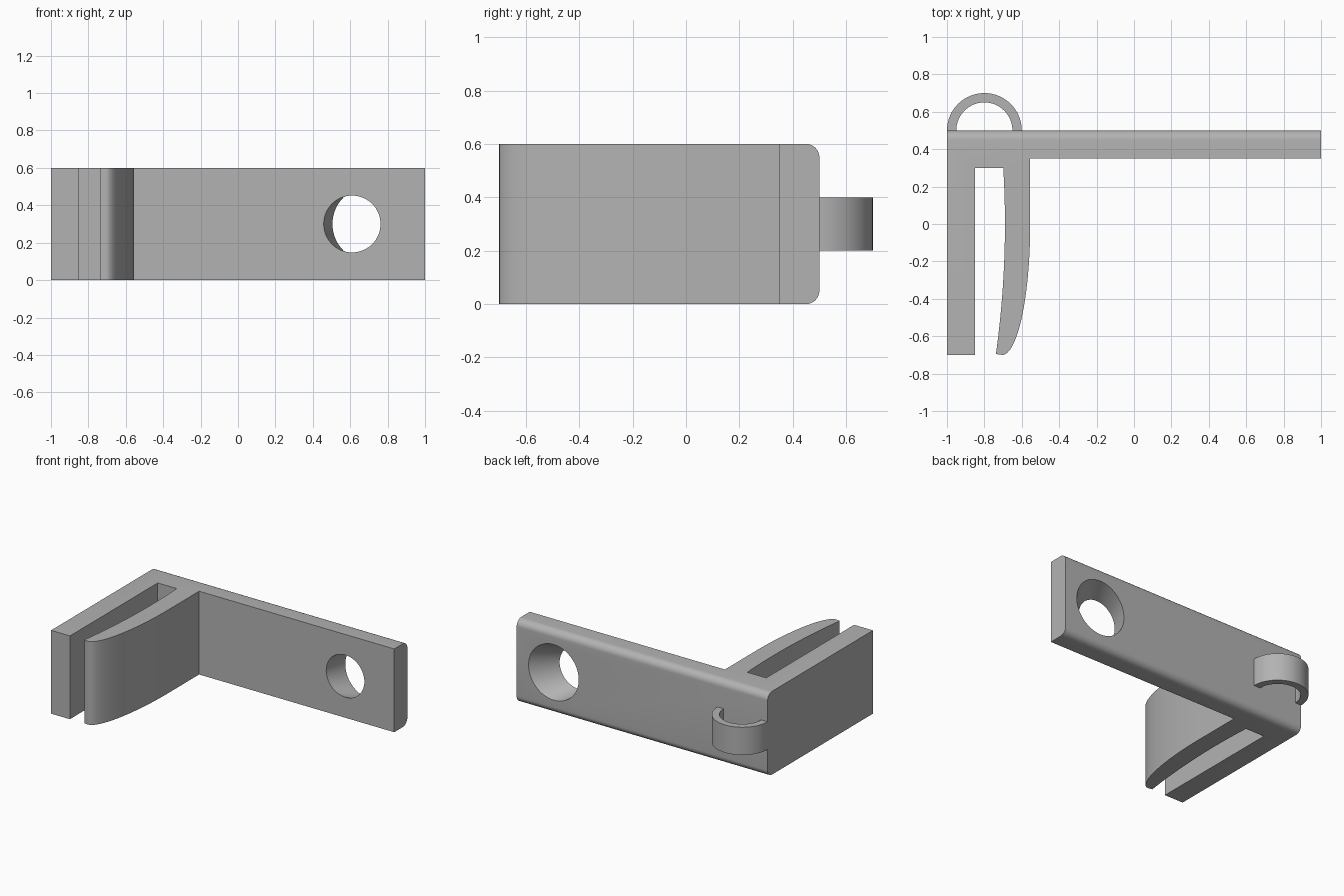
import bpy, bmesh
from math import sin, cos, pi, radians

cube = bpy.data.objects.get("Cube")
if cube:
    bpy.data.objects.remove(cube, do_unlink=True)

grey = bpy.data.materials.new("plain grey")
grey.use_nodes = True
grey.diffuse_color = (0.45, 0.45, 0.45, 1)
grey.node_tree.nodes["Principled BSDF"].inputs["Base Color"].default_value = grey.diffuse_color


def add_object(name, bm):
    bmesh.ops.recalc_face_normals(bm, faces=bm.faces[:])
    mesh = bpy.data.meshes.new(name)
    bm.to_mesh(mesh)
    bm.free()
    mesh.materials.append(grey)
    obj = bpy.data.objects.new(name, mesh)
    bpy.context.collection.objects.link(obj)
    return obj


def activate(obj):
    bpy.ops.object.select_all(action='DESELECT')
    obj.select_set(True)
    bpy.context.view_layer.objects.active = obj


def extrude_outline(points, low, high):
    bm = bmesh.new()
    face = bm.faces.new([bm.verts.new((x, y, low)) for x, y in points])
    result = bmesh.ops.extrude_face_region(bm, geom=[face])
    top = [v for v in result["geom"] if isinstance(v, bmesh.types.BMVert)]
    bmesh.ops.translate(bm, verts=top, vec=(0, 0, high - low))
    return bm


# Bracket: straight arm, curved spring arm and long plate in one outline
STEPS = 24
outline = [(-1, 0.5), (-1, -0.7), (-0.85, -0.7), (-0.85, 0.3)]
for i in range(STEPS + 1):
    y = 0.3 - 0.995 * i / STEPS
    outline.append((-0.69 - 0.1 * y * y, y))
for i in range(STEPS + 1):
    a = pi / 2 * i / STEPS
    outline.append((-0.705 + 0.15 * sin(a), -0.7 * cos(a)))
outline += [(-0.555, 0.35), (1, 0.35), (1, 0.5)]
bm = extrude_outline(outline, 0, 0.6)

# Rounded long edges along the back of the plate
back_edges = [e for e in bm.edges
              if all(v.co.y > 0.49 for v in e.verts) and e.calc_length() > 1]
bmesh.ops.bevel(bm, geom=back_edges, offset=0.05, segments=8, profile=0.5, affect='EDGES')
bracket = add_object("bracket", bm)

# Slanted, flaring screw hole through the plate
bm = bmesh.new()
SIDES = 64
rings = []
for t in (-0.2, 1.2):
    cx, r, y = 0.61 + 0.095 * t, 0.152 + 0.048 * t, 0.35 + 0.15 * t
    rings.append([bm.verts.new((cx + r * cos(2 * pi * k / SIDES), y,
                                0.3 + r * sin(2 * pi * k / SIDES))) for k in range(SIDES)])
    bm.faces.new(rings[-1])
for k in range(SIDES):
    n = (k + 1) % SIDES
    bm.faces.new((rings[0][k], rings[0][n], rings[1][n], rings[1][k]))
cutter = add_object("hole_cutter", bm)
cutter.hide_render = True

activate(bracket)
cut = bracket.modifiers.new("screw hole", 'BOOLEAN')
cut.operation = 'DIFFERENCE'
cut.solver = 'EXACT'
cut.object = cutter
bpy.ops.object.modifier_apply(modifier=cut.name)
bpy.data.objects.remove(cutter, do_unlink=True)

# Half-ring loop on the back
angles = [pi * i / 40 for i in range(41)]
ring = [(-0.8 + 0.2 * cos(a), 0.5 + 0.2 * sin(a)) for a in angles]
ring += [(-0.8 + 0.15 * cos(a), 0.5 + 0.15 * sin(a)) for a in reversed(angles)]
loop = add_object("back_loop", extrude_outline(ring, 0.2, 0.4))

for obj in (bracket, loop):
    activate(obj)
    bpy.ops.object.shade_smooth_by_angle(angle=radians(30))
